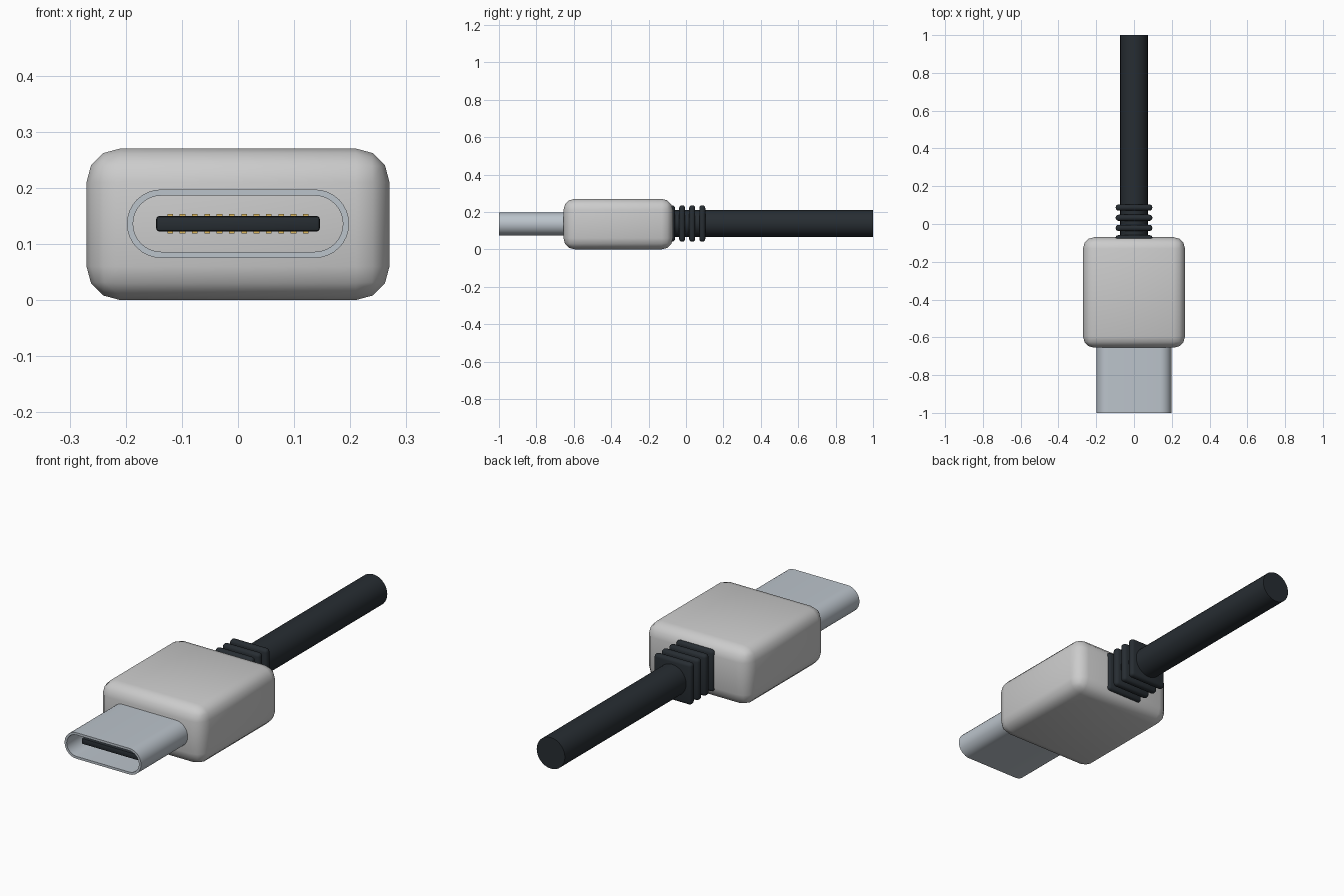
import bpy, bmesh, math

if "Cube" in bpy.data.objects:
    bpy.data.objects.remove(bpy.data.objects["Cube"])

ZC = 0.136  # height of the plug axis


def material(name, rgb):
    m = bpy.data.materials.new(name)
    m.diffuse_color = (*rgb, 1)
    m.use_nodes = True
    m.node_tree.nodes["Principled BSDF"].inputs["Base Color"].default_value = m.diffuse_color
    return m


metal = material("steel", (0.50, 0.55, 0.60))
dark = material("dark_rubber", (0.02, 0.026, 0.032))
gold = material("gold", (0.75, 0.5, 0.12))
pale = material("pale_plastic", (0.78, 0.79, 0.80))


def smooth(obj, angle=35):
    bpy.ops.object.select_all(action='DESELECT')
    obj.select_set(True)
    bpy.context.view_layer.objects.active = obj
    bpy.ops.object.shade_smooth_by_angle(angle=math.radians(angle))


def box(name, lo, hi, mat, bevel=0, segments=3):
    bm = bmesh.new()
    bmesh.ops.create_cube(bm, size=1)
    for v in bm.verts:
        v.co = [(a + b) / 2 + c * (b - a) for a, b, c in zip(lo, hi, v.co)]
    if bevel:
        bmesh.ops.bevel(bm, geom=bm.edges[:], offset=bevel, segments=segments,
                        profile=0.5, affect='EDGES')
    me = bpy.data.meshes.new(name)
    bm.to_mesh(me)
    bm.free()
    me.materials.append(mat)
    obj = bpy.data.objects.new(name, me)
    bpy.context.collection.objects.link(obj)
    if bevel:
        smooth(obj)
    return obj


def stadium(half_w, r, n=16):
    # rounded slot outline in x and z
    pts = []
    for side in (0, 1):
        cx = (half_w - r) * (1 - 2 * side)
        for i in range(n + 1):
            a = -math.pi / 2 + math.pi * (side + i / n)
            pts.append((cx + r * math.cos(a), ZC + r * math.sin(a)))
    return pts


# Moulded plug housing
box("plug_housing", (-0.27, -0.655, 0), (0.27, -0.07, 0.27), pale, 0.06)

# Hollow metal shell: outer and inner walls joined by rims
bm = bmesh.new()
rings = [[bm.verts.new((x, y, z)) for x, z in stadium(w, r)]
         for w, r, y in ((0.198, 0.061, -0.63), (0.198, 0.061, -1.0),
                         (0.187, 0.050, -1.0), (0.187, 0.050, -0.63))]
for k in range(4):
    a, b = rings[k], rings[(k + 1) % 4]
    for i in range(len(a)):
        j = (i + 1) % len(a)
        bm.faces.new((a[i], a[j], b[j], b[i]))
bmesh.ops.recalc_face_normals(bm, faces=bm.faces[:])
me = bpy.data.meshes.new("metal_shell")
bm.to_mesh(me)
bm.free()
me.materials.append(metal)
shell = bpy.data.objects.new("metal_shell", me)
bpy.context.collection.objects.link(shell)
smooth(shell)

# Centre tongue with twelve contacts above and below
box("tongue", (-0.146, -0.95, ZC - 0.014), (0.146, -0.63, ZC + 0.014), dark, 0.006, 2)
for i in range(12):
    x = (i - 5.5) * 0.022
    for label, s in (("upper", 1), ("lower", -1)):
        z0, z1 = sorted((ZC + s * 0.011, ZC + s * 0.017))
        box(f"{label}_contact_{i + 1}", (x - 0.005, -0.93, z0), (x + 0.005, -0.68, z1), gold)

# Strain relief: square rounded ribs
for i in range(4):
    y = -0.075 + i * 0.054
    box(f"strain_relief_rib_{i + 1}", (-0.097, y - 0.016, ZC + 0.002 - 0.097),
        (0.097, y + 0.016, ZC + 0.002 + 0.097), dark, 0.014, 3)

# Cable running back from the housing
bpy.ops.mesh.primitive_cylinder_add(vertices=32, radius=0.073, depth=1.1,
                                    location=(0, 0.45, ZC + 0.002),
                                    rotation=(math.pi / 2, 0, 0))
cable = bpy.context.object
cable.name = "cable"
cable.data.materials.append(dark)
smooth(cable)
